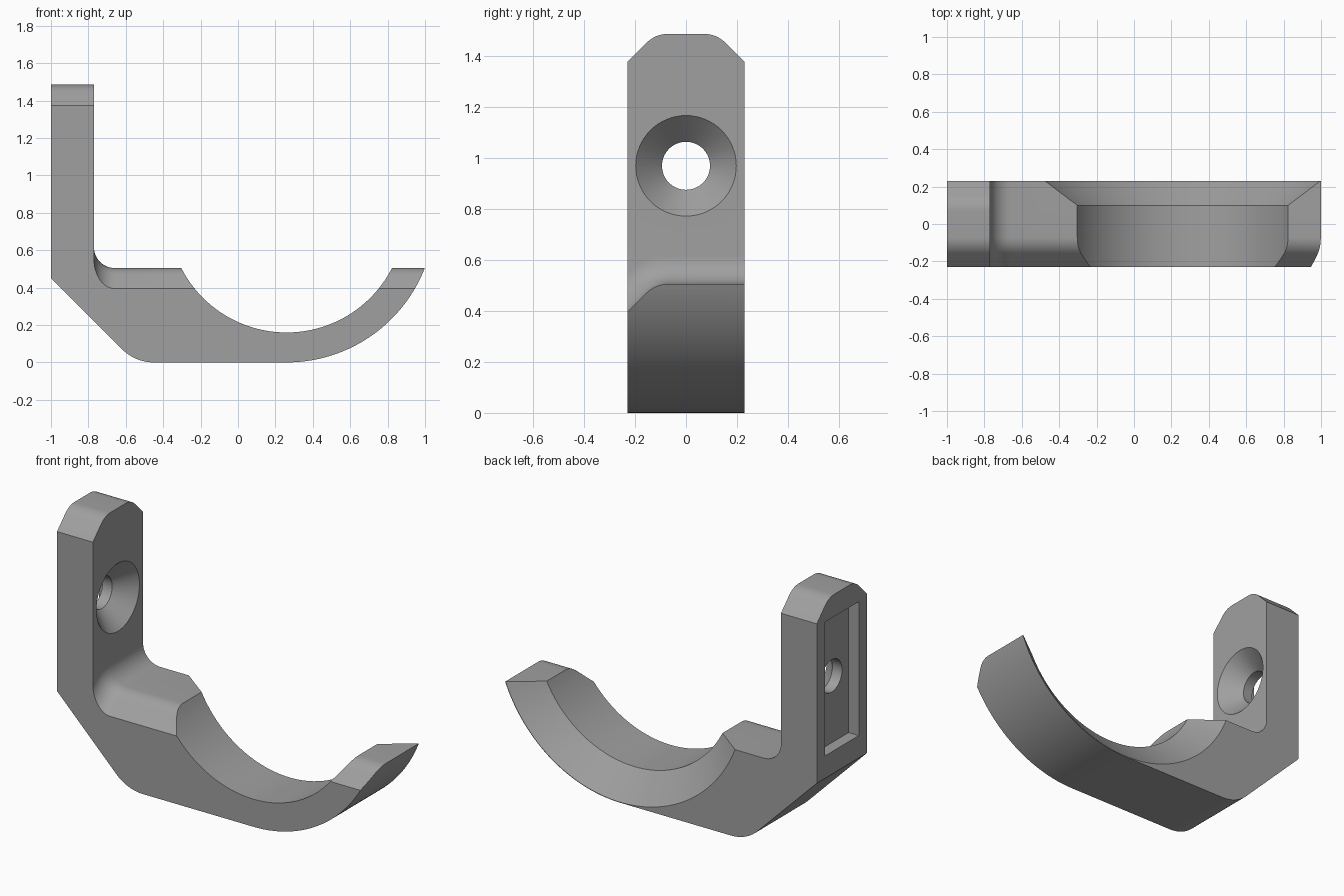
import bpy, bmesh, math
from math import sin, cos, sqrt, pi, radians

if "Cube" in bpy.data.objects:
    bpy.data.objects.remove(bpy.data.objects["Cube"])

W = 0.23                    # half width of the hook
WALL = -0.77                # inner face of the upright
ARM_Z, TOP_Z = 0.505, 1.485
CX, CZ = 0.26, 0.793        # centre of the cradle
R_OUT, R_IN = 0.793, 0.633
HOLE_Z = 0.968

grey = bpy.data.materials.new("plain grey")
grey.diffuse_color = (0.35, 0.35, 0.35, 1)
grey.use_nodes = True
grey.node_tree.nodes["Principled BSDF"].inputs["Base Color"].default_value = grey.diffuse_color


def loft(name, sections):
    """Closed solid through loops that all have the same number of points."""
    bm = bmesh.new()
    rings = [[bm.verts.new(p) for p in s] for s in sections]
    n = len(rings[0])
    for a, b in zip(rings, rings[1:]):
        for i in range(n):
            j = (i + 1) % n
            bm.faces.new((a[i], a[j], b[j], b[i]))
    bm.faces.new(rings[0][::-1])
    bm.faces.new(rings[-1])
    bmesh.ops.recalc_face_normals(bm, faces=bm.faces)
    me = bpy.data.meshes.new(name)
    bm.to_mesh(me)
    bm.free()
    me.materials.append(grey)
    ob = bpy.data.objects.new(name, me)
    bpy.context.collection.objects.link(ob)
    return ob


def boolean(target, tool, operation):
    m = target.modifiers.new("cut", 'BOOLEAN')
    m.operation, m.solver, m.object = operation, 'EXACT', tool
    bpy.context.view_layer.objects.active = target
    bpy.ops.object.modifier_apply(modifier=m.name)
    bpy.data.objects.remove(tool)


def arc(cx, cz, r, a0, a1, n):
    return [(cx + r * cos(radians(a0 + (a1 - a0) * i / n)),
             cz + r * sin(radians(a0 + (a1 - a0) * i / n))) for i in range(n + 1)]


# Side outline: bevelled heel, rounded toe, outer cradle curve
outline = [(-1, 0.45)]
outline += arc(-0.45, 0.24, 0.24, 225, 270, 10)
outline += arc(CX, CZ, R_OUT, 270, 345, 48)
outline += [(1.1, 1.6), (-1, 1.6)]
hook = loft("wall_hook", [[(x, y, z) for x, z in outline] for y in (-W, W)])


def section(x, top, grow, both):
    """Cross-section with a rounded 45 degree shoulder, offset outward by grow."""
    rho, yc, end = 0.12 + grow, 0.07, 0.3
    zc = top - 0.12
    half = [(yc + rho * sin(pi / 4 * i / 8), zc + rho * cos(pi / 4 * i / 8))
            for i in range(9)]
    y, z = half[-1]
    half.append((end, z - (end - y)))
    front = [(x, -y, z) for y, z in reversed(half)]
    back = [(x, y, z if both else top + grow) for y, z in half]
    return front + back + [(x, end, -0.2), (x, -end, -0.2)]


# Upper envelope: upright with two shoulders, fillet, arm with a front shoulder
fillet = 0.11
stations = [section(-1.2, TOP_Z, 0, True), section(WALL, TOP_Z, 0, True)]
for i in range(13):
    a = pi / 2 * i / 12
    stations.append(section(WALL + fillet * (1 - cos(a)), ARM_Z,
                            fillet * (1 - sin(a)), False))
stations.append(section(1.3, ARM_Z, 0, False))
boolean(hook, loft("envelope", stations), 'INTERSECT')


def ring(r, n, place):
    return [place(r * cos(2 * pi * i / n), r * sin(2 * pi * i / n)) for i in range(n)]


# Cradle bore, flaring out to the back edge
flare = (0.79 - R_IN) / 0.13
bore = [(-0.5, R_IN), (0.10, R_IN), (0.33, R_IN + flare * 0.23)]
boolean(hook, loft("cradle_bore", [
    ring(r, 128, lambda u, v, y=y: (CX + u, y, CZ + v)) for y, r in bore]), 'DIFFERENCE')

# Recess in the rear of the upright
boolean(hook, loft("rear_recess", [
    [(x, y, HOLE_Z + z) for y, z in
     ((-0.155, -0.388), (0.155, -0.388), (0.155, 0.388), (-0.155, 0.388))]
    for x in (-1.1, -0.935)]), 'DIFFERENCE')

# Countersunk screw hole
screw = [(-1.05, 0.094), (WALL - 0.103, 0.094), (WALL + 0.05, 0.247)]
boolean(hook, loft("screw_hole", [
    ring(r, 64, lambda u, v, x=x: (x, u, HOLE_Z + v)) for x, r in screw]), 'DIFFERENCE')

# Smooth curves, crisp edges
bpy.ops.object.select_all(action='DESELECT')
hook.select_set(True)
bpy.context.view_layer.objects.active = hook
bpy.ops.object.shade_smooth_by_angle(angle=radians(22))
